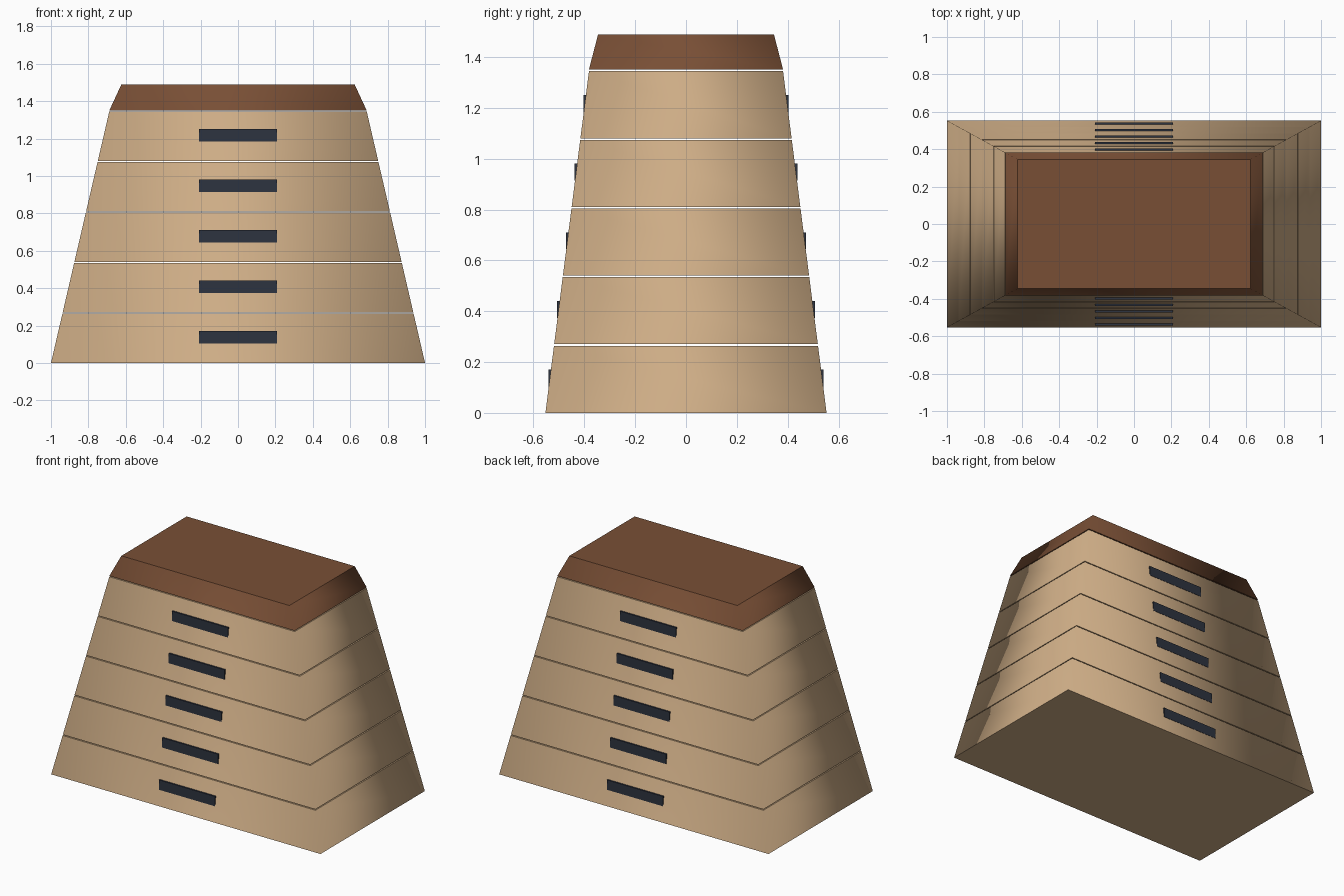
import bpy
import bmesh

if "Cube" in bpy.data.objects:
    bpy.data.objects.remove(bpy.data.objects["Cube"], do_unlink=True)

PITCH, TIER_H, TIERS = 0.27, 0.264, 5
FULL_H = PITCH * TIERS


def material(name, rgb):
    mat = bpy.data.materials.new(name)
    mat.use_nodes = True
    color = (*rgb, 1.0)
    mat.diffuse_color = color
    bsdf = mat.node_tree.nodes["Principled BSDF"]
    bsdf.inputs["Base Color"].default_value = color
    bsdf.inputs["Roughness"].default_value = 0.8
    return mat


def half_size(z):
    """Half width and half depth of the tapering body at height z."""
    t = z / FULL_H
    return 1.0 - 0.313 * t, 0.553 - 0.172 * t


def frustum(name, z0, z1, bottom, top, mat, smooth=True):
    """Closed tapered block with blended sides and crisp flat caps."""
    bm = bmesh.new()
    bmesh.ops.create_cube(bm, size=2)
    for v in bm.verts:
        hx, hy = top if v.co.z > 0 else bottom
        v.co = (v.co.x * hx, v.co.y * hy, z1 if v.co.z > 0 else z0)
    bm.normal_update()
    for f in bm.faces:
        cap = abs(f.normal.z) > 0.9
        f.smooth = smooth and not cap
        if cap:
            for e in f.edges:
                e.smooth = False
    mesh = bpy.data.meshes.new(name)
    bm.to_mesh(mesh)
    bm.free()
    mesh.materials.append(mat)
    obj = bpy.data.objects.new(name, mesh)
    bpy.context.collection.objects.link(obj)
    return obj


wood = material("wood", (0.62, 0.42, 0.24))
leather = material("leather", (0.19, 0.078, 0.036))
dark = material("dark_slot", (0.027, 0.033, 0.05))

# Stacked wooden tiers, each with a grip slot on the front and back
for i in range(TIERS):
    z = i * PITCH
    frustum(f"tier_{i + 1}", z, z + TIER_H,
            half_size(z), half_size(z + TIER_H), wood)
    grip_z = z + 0.137
    grip_y = half_size(grip_z)[1]
    for side, sign in (("front", -1), ("back", 1)):
        size = (0.208, 0.015)
        grip = frustum(f"{side}_grip_{i + 1}", -0.033, 0.033,
                       size, size, dark, smooth=False)
        grip.location = (0, sign * (grip_y - 0.009), grip_z)

# Padded top
frustum("padded_top", FULL_H, 1.488, (0.688, 0.382), (0.624, 0.346), leather)
